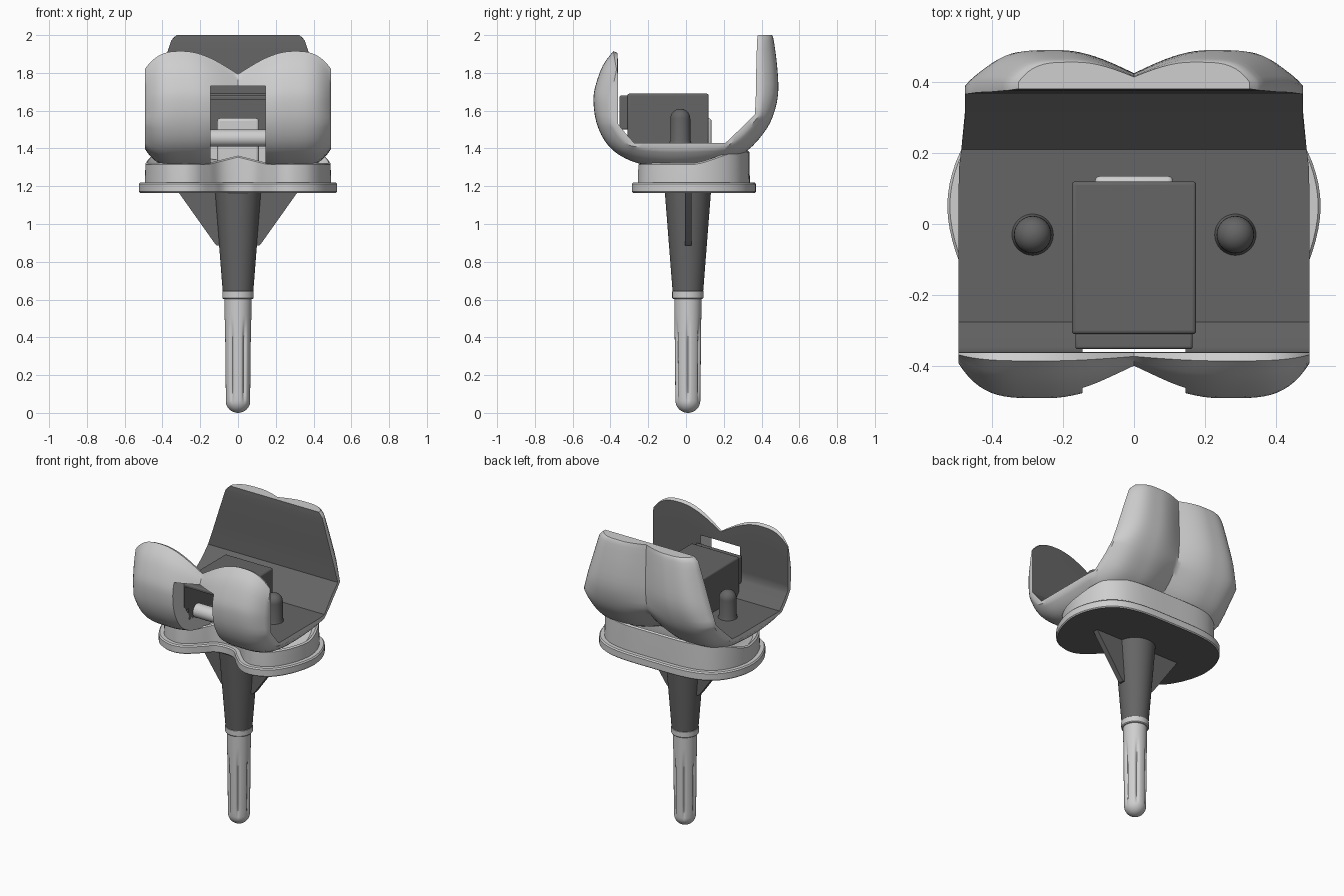
import bpy, bmesh, math
from mathutils import Vector

if "Cube" in bpy.data.objects:
    bpy.data.objects.remove(bpy.data.objects["Cube"])


def material(name, v):
    m = bpy.data.materials.new(name)
    m.diffuse_color = (v, v, v, 1)
    m.use_nodes = True
    m.node_tree.nodes["Principled BSDF"].inputs["Base Color"].default_value = m.diffuse_color
    return m


LIGHT = material("light grey metal", 0.62)
DARK = material("dark grey coating", 0.13)


def make(name, verts, faces, mats, index=None, angle=40):
    me = bpy.data.meshes.new(name)
    me.from_pydata(verts, [], faces)
    for m in mats:
        me.materials.append(m)
    if index:
        for p, i in zip(me.polygons, index):
            p.material_index = i
    bm = bmesh.new()
    bm.from_mesh(me)
    bmesh.ops.recalc_face_normals(bm, faces=bm.faces)
    bm.to_mesh(me)
    bm.free()
    ob = bpy.data.objects.new(name, me)
    bpy.context.collection.objects.link(ob)
    smooth(ob, angle)
    return ob


def smooth(ob, angle=40):
    bpy.ops.object.select_all(action='DESELECT')
    ob.select_set(True)
    bpy.context.view_layer.objects.active = ob
    bpy.ops.object.shade_smooth_by_angle(angle=math.radians(angle))


def box(name, lo, hi, mat, bevel=0.0):
    v = [(x, y, z) for x in (lo[0], hi[0]) for y in (lo[1], hi[1]) for z in (lo[2], hi[2])]
    f = [(0, 1, 3, 2), (4, 6, 7, 5), (0, 4, 5, 1), (2, 3, 7, 6), (0, 2, 6, 4), (1, 5, 7, 3)]
    ob = make(name, v, f, [mat])
    if bevel:
        b = ob.modifiers.new("bevel", 'BEVEL')
        b.width, b.segments = bevel, 3
        bpy.ops.object.modifier_apply(modifier="bevel")
        smooth(ob)
    return ob


def cut(ob, lo, hi):
    c = box("cutter", lo, hi, LIGHT)
    c.hide_render = True
    b = ob.modifiers.new("cut", 'BOOLEAN')
    b.operation, b.object, b.solver = 'DIFFERENCE', c, 'EXACT'
    bpy.context.view_layer.objects.active = ob
    bpy.ops.object.modifier_apply(modifier="cut")
    bpy.data.objects.remove(c)
    smooth(ob)


def spline(pts, n, closed=False):
    out, k = [], len(pts)
    pick = (lambda i: Vector(pts[i % k])) if closed else (lambda i: Vector(pts[max(0, min(k - 1, i))]))
    for i in range(k if closed else k - 1):
        a, b, c, d = (pick(i + j) for j in (-1, 0, 1, 2))
        for s in range(n):
            t = s / n
            out.append(0.5 * (2 * b + (c - a) * t + (2 * a - 5 * b + 4 * c - d) * t * t
                              + (3 * b - a - 3 * c + d) * t ** 3))
    return out if closed else out + [Vector(pts[-1])]


def lathe(name, prof, mat, cx=0, cy=0, flute=None, n=48):
    v, f = [], []
    for r, z in prof:
        for i in range(n):
            a = 2 * math.pi * i / n
            q = r * (1 - flute(a, z)) if flute else r
            v.append((cx + q * math.cos(a), cy + q * math.sin(a), z))
    for k in range(len(prof) - 1):
        for i in range(n):
            j = (i + 1) % n
            f.append((k * n + i, k * n + j, k * n + n + j, k * n + n + i))
    f += [tuple(range(n))[::-1], tuple(range((len(prof) - 1) * n, len(prof) * n))]
    return make(name, v, f, [mat])


# Femoral shell: outer and inner side profiles swept across x with two lobes
outer = [(-.385, 1.915), (-.44, 1.84), (-.48, 1.73), (-.49, 1.65), (-.475, 1.54), (-.43, 1.44),
         (-.36, 1.37), (-.25, 1.32), (-.1, 1.30), (.05, 1.305), (.2, 1.33), (.32, 1.385),
         (.41, 1.48), (.46, 1.57), (.488, 1.69), (.483, 1.83), (.465, 1.97), (.455, 2.0)]
inner = [(-.362, 1.905), (-.36, 1.82), (-.36, 1.72), (-.36, 1.65), (-.36, 1.53), (-.32, 1.48),
         (-.275, 1.43), (-.2, 1.43), (-.1, 1.43), (.05, 1.43), (.21, 1.43), (.27, 1.487),
         (.32, 1.535), (.365, 1.58), (.37, 1.69), (.372, 1.83), (.376, 1.97), (.38, 2.0)]
SUB, COLS = 3, 48
O = spline(outer, SUB)
I = [Vector(inner[i // SUB]).lerp(Vector(inner[min(i // SUB + 1, 17)]), (i % SUB) / SUB)
     for i in range(len(O))]


def width(y, z):
    if y > 0.3:
        w = 0.475 - 0.13 * max(0, z - 1.58) / 0.42
        return w - 0.02 * max(0, (z - 1.97) / 0.03)
    return 0.493 - 0.018 * max(0, (y - 0.15) / 0.15)


def shell_point(o, i, u, t):
    p = i.lerp(o, t)
    a = abs(u)
    z = p.y
    if i.x < -0.3 and z > 1.55:
        top = 1.80 + 0.12 * math.sin(min(a / 0.6, 1) * math.pi / 2) - 0.09 * max(0, (a - .6) / .4) ** 3
        z = 1.55 + (z - 1.55) * (top - 1.55) / 0.37
    return (u * width(i.x, i.y), p.x, z)


verts, faces, idx = [], [], []
us = [math.sin(math.pi / 2 * (2 * c / COLS - 1)) * 0.4 + (2 * c / COLS - 1) * 0.6 for c in range(COLS + 1)]
for o, i in zip(O, I):
    for u in us:
        a = abs(u)
        t = (0.45 + 0.55 * math.sin(min(a / 0.5, 1) * math.pi / 2)) * (1 - 0.75 * max(0, (a - .5) / .5) ** 4)
        verts.append(shell_point(o, i, u, t))
    for u in us:
        verts.append(shell_point(o, i, u, 0))
C = COLS + 1
for k in range(len(O) - 1):
    a, b = k * 2 * C, (k + 1) * 2 * C
    for c in range(COLS):
        faces += [(a + c, a + c + 1, b + c + 1, b + c), (a + C + c, b + C + c, b + C + c + 1, a + C + c + 1)]
        idx += [0, 1]
    faces += [(a, b, b + C, a + C), (a + COLS, a + C + COLS, b + C + COLS, b + COLS)]
    idx += [0, 0]
for a in (0, (len(O) - 1) * 2 * C):
    for c in range(COLS):
        faces.append((a + c, a + C + c, a + C + c + 1, a + c + 1))
        idx.append(0)
shell = make("femoral_shell", verts, faces, [LIGHT, DARK], idx)
cut(shell, (-.145, -.6, 1.2), (.145, .09, 1.73))

# Hollow box housing and its front collar
housing = box("box_housing", (-.175, -.31, 1.42), (.175, .12, 1.69), DARK, 0.01)
cut(housing, (-.145, -.6, 1.2), (.145, .09, 1.66))
collar = box("housing_collar", (-.165, -.352, 1.5), (.165, -.305, 1.68), DARK, 0.008)
cut(collar, (-.145, -.6, 1.2), (.145, .09, 1.66))

# Stabilising post and cam bar seen through the window
box("insert_post", (-.11, -.04, 1.25), (.11, .135, 1.56), LIGHT, 0.015)
bar = lathe("cam_bar", [(.045, -.148), (.045, .148)], LIGHT, n=24)
bar.rotation_euler = (0, math.pi / 2, 0)
bar.location = (0, -.22, 1.455)

# Fixation pegs
for s in (-1, 1):
    dome = [(.052 * math.cos(a * math.pi / 16) + .0005, 1.558 + .052 * math.sin(a * math.pi / 16)) for a in range(9)]
    lathe("fixation_peg", [(.06, 1.425), (.053, 1.445)] + dome, DARK, s * .285, -.03, n=32)

# Kidney outline shared by tray and insert
half = [(0, -.13), (.07, -.145), (.13, -.205), (.21, -.27), (.3, -.285), (.41, -.235), (.49, -.11),
        (.525, .05), (.49, .2), (.4, .31), (.25, .362), (0, .37)]
outline = spline(half + [(-x, y) for x, y in half[-2:0:-1]], 5, True)


def stack(name, rings, mats, dark_bottom=False):
    """Rings are (inset, z function); caps close both ends."""
    n, v, f = len(outline), [], []
    for d, zf in rings:
        for i, p in enumerate(outline):
            g = (outline[(i + 1) % n] - outline[i - 1]).normalized()
            q = p + Vector((-g.y, g.x)) * d
            v.append((q.x, q.y, zf(q.x, q.y)))
    for k in range(len(rings) - 1):
        f += [(k * n + i, k * n + (i + 1) % n, k * n + n + (i + 1) % n, k * n + n + i) for i in range(n)]
    f += [tuple(range(n)), tuple(range((len(rings) - 1) * n, len(rings) * n))]
    idx = [0] * len(f)
    if dark_bottom:
        idx[-2] = 1
    return make(name, v, f, mats, idx)


def level(z):
    return lambda x, y: z


def rim(x, y):
    t = max(0, min(1, (y - .02) / .28))
    c = max(0, 1 - abs(x) / .16) if y < 0 else 0
    return 1.322 + .068 * t * t * (3 - 2 * t) + .04 * c


# Tibial tray and bearing insert
stack("tibial_tray", [(.006, level(1.165)), (0, level(1.171)), (0, level(1.212)), (.007, level(1.22))],
      [LIGHT, DARK], True)
stack("bearing_insert", [(.032, level(1.215)), (.032, level(1.225)), (.035, lambda x, y: rim(x, y) - .008),
                         (.045, rim), (.075, lambda x, y: rim(x, y) - .03)], [LIGHT])

# Keel: tapered upper stem with side fins
lathe("upper_stem", [(.08, .63), (.122, 1.168)], DARK, 0, .01)
for s in (-1, 1):
    pts = [(0, .885), (s * .11, .885), (s * .125, .9), (s * .315, 1.168), (0, 1.168)]
    v = [(x, y, z) for y in (-.005, .03) for x, z in pts]
    make("keel_fin", v, [(0, 1, 2, 3, 4), (9, 8, 7, 6, 5)] + [(i, (i + 1) % 5, 5 + (i + 1) % 5, 5 + i)
                                                              for i in range(5)], [DARK], angle=15)

# Collar ring and fluted lower stem
lathe("stem_collar", [(.078, .604), (.083, .609), (.083, .643), (.078, .648)], LIGHT, 0, .01)


def flute(a, z):
    fade = max(0, min(1, (z - .05) / .06)) * max(0, min(1, (.5 - z) / .12))
    return .16 * fade * max(0, math.cos(6 * a)) ** 3


tip = [(max(.001, .066 * math.sin(a * math.pi / 16)), .066 - .066 * math.cos(a * math.pi / 16)) for a in range(9)]
lathe("lower_stem", tip + [(.066 + .006 * k / 20, .066 + .544 * k / 20) for k in range(1, 21)],
      LIGHT, 0, .01, flute, 96)
